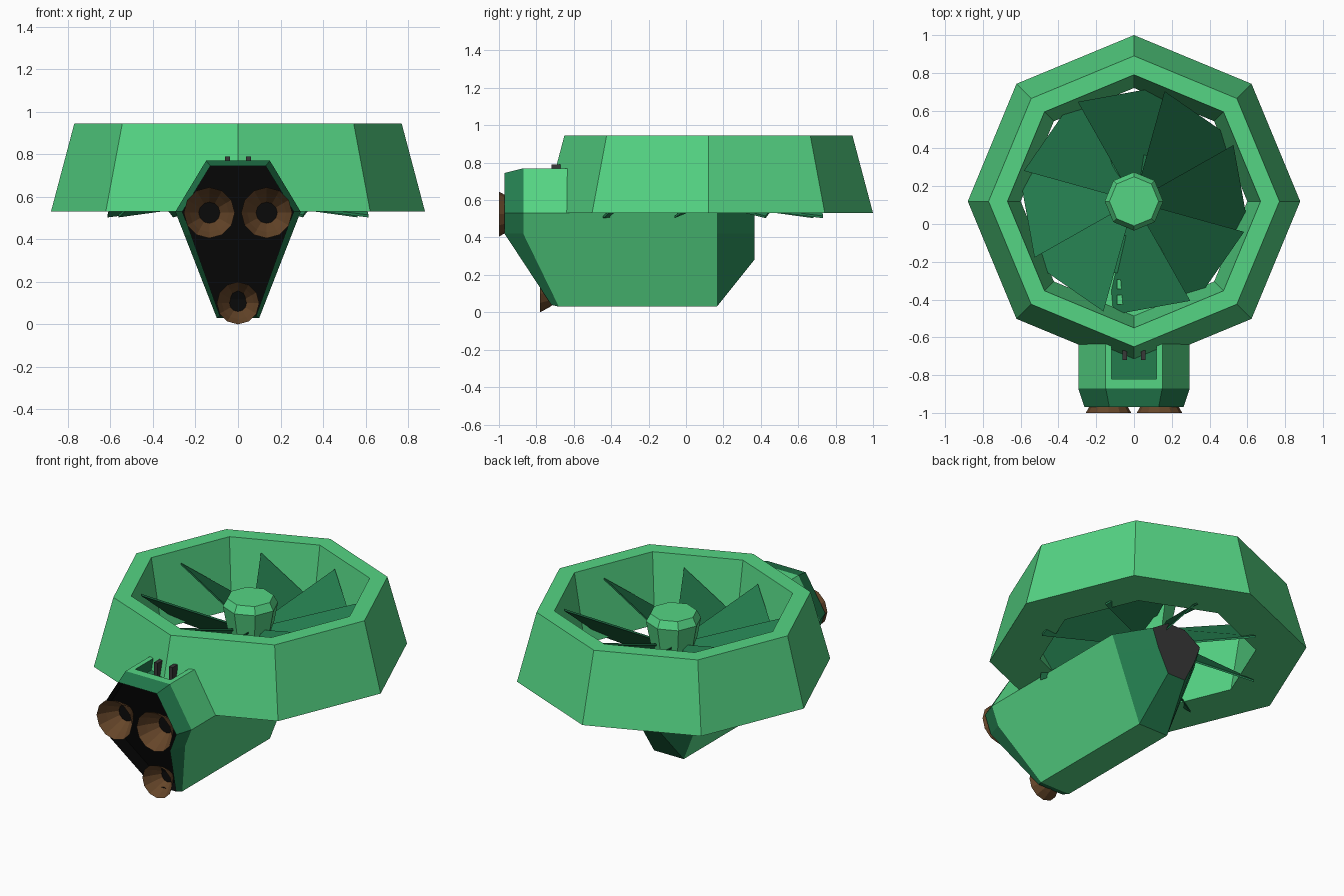
import bpy, bmesh
from math import sin, cos, pi, radians

if "Cube" in bpy.data.objects:
    bpy.data.objects.remove(bpy.data.objects["Cube"])


def material(name, rgb):
    m = bpy.data.materials.new(name)
    m.diffuse_color = (*rgb, 1)
    m.use_nodes = True
    m.node_tree.nodes["Principled BSDF"].inputs["Base Color"].default_value = m.diffuse_color
    return m


GREEN = material("green", (0.09, 0.66, 0.23))
DARK = material("dark_green", (0.017, 0.2, 0.075))
BLACK = material("black", (0.003, 0.003, 0.003))
GREY = material("grey", (0.04, 0.04, 0.04))
BROWN = material("brown", (0.13, 0.06, 0.022))
FAN_Y = 0.12


def loft(name, rings, mats, bands=None, caps=(0, 0), closed=False):
    """Skin equal-length rings; bands = material per band; caps = material per end or None."""
    bm = bmesh.new()
    vs = [[bm.verts.new(p) for p in r] for r in rings]
    n = len(rings[0])
    for i in range(len(vs) if closed else len(vs) - 1):
        a, b = vs[i], vs[(i + 1) % len(vs)]
        for j in range(n):
            k = (j + 1) % n
            bm.faces.new((a[j], a[k], b[k], b[j])).material_index = bands[i] if bands else 0
    if not closed:
        for ring, c in zip((vs[0], vs[-1]), caps):
            if c is not None:
                bm.faces.new(ring).material_index = c
    bmesh.ops.recalc_face_normals(bm, faces=bm.faces)
    me = bpy.data.meshes.new(name)
    bm.to_mesh(me)
    bm.free()
    for m in mats:
        me.materials.append(m)
    ob = bpy.data.objects.new(name, me)
    bpy.context.collection.objects.link(ob)
    return ob


def circle(r, z, n=8):
    return [(r * cos(2 * pi * i / n), FAN_Y + r * sin(2 * pi * i / n), z) for i in range(n)]


def box(name, x0, x1, y0, y1, z0, z1, mat):
    rings = [[(x0, y0, z), (x1, y0, z), (x1, y1, z), (x0, y1, z)] for z in (z0, z1)]
    return loft(name, rings, [mat])


# Octagonal fan duct
loft("fan_duct", [circle(r, z) for r, z in
                  ((0.88, 0.53), (0.77, 0.945), (0.67, 0.945), (0.60, 0.53))],
     [GREEN], closed=True)

# Hub
loft("fan_hub", [circle(r, z) for r, z in
                 ((0.12, 0.54), (0.125, 0.68), (0.155, 0.84), (0.13, 0.885))], [GREEN])

# Eight pitched blades
for i in range(8):
    hi = radians(29.5 + 45 * i)
    lo = hi - radians(46)

    def pt(r, a, z):
        return (r * cos(a), FAN_Y + r * sin(a), z)
    quad = [pt(0.10, hi, 0.72), pt(0.605, hi, 0.875), pt(0.64, lo, 0.515), pt(0.10, lo, 0.58)]
    loft(f"fan_blade_{i}", [quad, [(x, y, z - 0.012) for x, y, z in quad]], [DARK])


# Body: half sections (x, y, z) from top to bottom, mirrored into rings
def mirrored(half):
    return half + [(-x, y, z) for x, y, z in reversed(half)]


def section(y, top_w, top_z, mid_w=0.295, low_w=0.252, low_z=0.42, bot_w=0.10, bot_z=0.03, bot_y=None):
    return [(top_w, y, top_z), (mid_w, y, 0.53), (low_w, y, low_z),
            (bot_w, y if bot_y is None else bot_y, bot_z)]


front = section(-0.97, 0.13, 0.745, 0.262, 0.22, 0.42, 0.085, 0.04, -0.72)
halves = [
    [(x, y + 0.09, z) for x, y, z in front],          # recessed front panel
    front,
    section(-0.87, 0.15, 0.77, bot_y=-0.68),
    section(-0.60, 0.15, 0.77),
    section(-0.56, 0.14, 0.57),
    section(0.165, 0.14, 0.57),
    section(0.365, 0.06, 0.60, 0.17, 0.13, 0.42, 0.06, 0.28),
]
body = loft("body", [mirrored(h) for h in halves], [GREEN, DARK, BLACK, GREY],
            bands=[2, 1, 0, 0, 0, 1], caps=(2, 3))

# Recess in the top of the nose
cutter = box("recess_cutter", -0.12, 0.12, -0.82, -0.62, 0.70, 0.90, DARK)
cutter.hide_render = True
cutter.hide_viewport = True
cut = body.modifiers.new("recess", "BOOLEAN")
cut.operation = "DIFFERENCE"
cut.object = cutter
cut.solver = "EXACT"
box("recess_floor", -0.12, 0.12, -0.82, -0.62, 0.69, 0.705, DARK)
for s in (-1, 1):
    box("recess_pin", s * 0.05 - 0.012, s * 0.05 + 0.012, -0.72, -0.67, 0.70, 0.79, GREY)

# Slats and channel on the deck under the fan
for y in (-0.40, -0.32):
    box("deck_slat", -0.09, 0.07, y - 0.025, y + 0.025, 0.56, 0.61, GREEN)
box("deck_panel", -0.12, 0.08, -0.26, -0.06, 0.56, 0.59, DARK)


# Flared nozzles with black throats
def nozzle(name, x, z, y_rim, r_rim, r_throat, depth, n=12):
    def ring(r, y):
        return [(x + r * cos(2 * pi * i / n), y, z + r * sin(2 * pi * i / n)) for i in range(n)]
    loft(name, [ring(r_throat, y_rim + depth), ring((r_rim + r_throat) * 0.54, y_rim + depth * 0.45),
                ring(r_rim, y_rim)], [BROWN, BLACK], caps=(1, None))


for side, x in (("left", -0.135), ("right", 0.135)):
    nozzle(f"upper_nozzle_{side}", x, 0.525, -1.0, 0.12, 0.05, 0.115)
nozzle("lower_nozzle", 0, 0.10, -0.78, 0.10, 0.04, 0.10)
